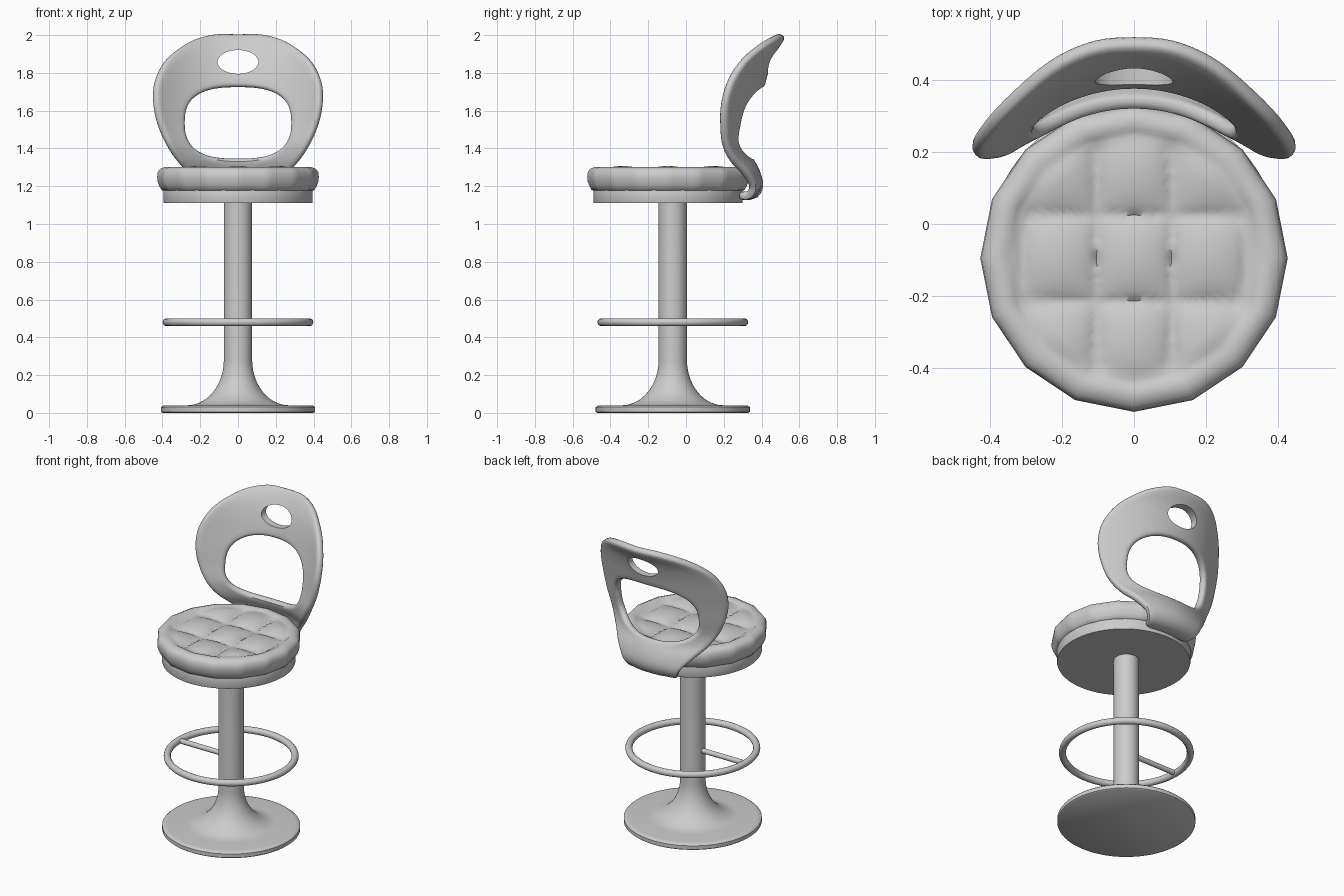
import bpy, bmesh, math
from mathutils import Vector

if "Cube" in bpy.data.objects:
    bpy.data.objects.remove(bpy.data.objects["Cube"])

grey = bpy.data.materials.new("light grey")
grey.diffuse_color = (0.6, 0.605, 0.6, 1)
grey.use_nodes = True
grey.node_tree.nodes["Principled BSDF"].inputs["Base Color"].default_value = grey.diffuse_color
POLE_Y, SEAT_Y = -0.07, -0.095


def finish(ob, angle=40):
    ob.data.materials.clear()
    ob.data.materials.append(grey)
    bpy.ops.object.select_all(action='DESELECT')
    ob.select_set(True)
    bpy.context.view_layer.objects.active = ob
    bpy.ops.object.shade_smooth_by_angle(angle=math.radians(angle))
    return ob


def loft(name, rings, closed=False, cap=True, angle=40):
    """Skin a list of equally long vertex loops."""
    bm = bmesh.new()
    loops = [[bm.verts.new(p) for p in r] for r in rings]
    n = len(loops[0])
    pairs = list(zip(loops, loops[1:]))
    if closed:
        pairs.append((loops[-1], loops[0]))
    for a, b in pairs:
        for i in range(n):
            j = (i + 1) % n
            bm.faces.new((a[i], a[j], b[j], b[i]))
    if cap and not closed:
        bm.faces.new(loops[0])
        bm.faces.new(loops[-1])
    bmesh.ops.recalc_face_normals(bm, faces=bm.faces)
    me = bpy.data.meshes.new(name)
    bm.to_mesh(me)
    bm.free()
    ob = bpy.data.objects.new(name, me)
    bpy.context.collection.objects.link(ob)
    return finish(ob, angle)


def lathe(name, profile, cy, n=64):
    ang = [2 * math.pi * i / n for i in range(n)]
    return loft(name, [[(r * math.cos(a), cy + r * math.sin(a), z) for a in ang]
                       for r, z in profile])


def spline(pts, steps, closed=False):
    """Catmull-Rom curve through points."""
    p = [Vector(q) for q in pts]
    n = len(p)
    get = (lambda i: p[i % n]) if closed else (lambda i: p[max(0, min(n - 1, i))])
    out = []
    for i in range(n if closed else n - 1):
        a, b, c, d = (get(i + k) for k in (-1, 0, 1, 2))
        for k in range(steps):
            t = k / steps
            out.append(0.5 * (2 * b + (c - a) * t + (2 * a - 5 * b + 4 * c - d) * t * t
                              + (3 * b - a - 3 * c + d) * t ** 3))
    if not closed:
        out.append(p[-1])
    return out


# Trumpet base and pole in one turned profile
flare = [(0.27 - 0.195 * math.sin(t), 0.28 - 0.24 * math.cos(t))
         for t in [math.pi / 2 * i / 14 for i in range(15)]]
lathe("pedestal", [(0.40, 0.0), (0.408, 0.006), (0.408, 0.03), (0.398, 0.038), (0.38, 0.04)]
      + flare + [(0.075, 1.12)], POLE_Y)

# Foot ring and its single spoke
bpy.ops.mesh.primitive_torus_add(major_radius=0.378, minor_radius=0.021, major_segments=64,
                                 minor_segments=14, location=(0, POLE_Y, 0.48))
ring = bpy.context.object
ring.name = "foot_ring"
finish(ring)
bpy.ops.mesh.primitive_cylinder_add(vertices=16, radius=0.016, depth=0.33,
                                    location=(-0.215, POLE_Y, 0.48), rotation=(0, math.pi / 2, 0))
spoke = bpy.context.object
spoke.name = "foot_ring_spoke"
finish(spoke)

# Seat pan
lathe("seat_pan", [(0.393, 1.11), (0.395, 1.115), (0.395, 1.175), (0.39, 1.19)], SEAT_Y)

# Cushion: faceted outline, tufted top
SIDES, N = 16, 96


def cushion_ring(r, z, tuft):
    pts = []
    for i in range(N):
        a = 2 * math.pi * i / N
        k = math.cos(math.pi / SIDES) / math.cos(a % (2 * math.pi / SIDES) - math.pi / SIDES)
        facet = min(1, max(0, (r - 0.25) / 0.1))
        rr = r * (1 + (k - 1) * facet)
        x, y = rr * math.cos(a), rr * math.sin(a)
        puff = (abs(math.cos(math.pi * x / 0.21)) * abs(math.cos(math.pi * y / 0.24))) ** 0.5
        pts.append((x, SEAT_Y + y, z + tuft * (puff * 0.035 - 0.025)))
    return pts


side = [(0.39, 1.175), (0.405, 1.18), (0.416, 1.2), (0.426, 1.225), (0.428, 1.25),
        (0.425, 1.275), (0.412, 1.292), (0.39, 1.301), (0.365, 1.302)]
rings = [cushion_ring(r, z, 0) for r, z in side]
for i in range(24):
    r = 0.35 * (1 - i / 24) + 0.003
    rings.append(cushion_ring(r, 1.297, min(1, (i + 1) / 4)))
loft("seat_cushion", rings, angle=60)

# Backrest: outline in (x, s), bent along a side path s -> (y, z)
path = spline([(1.03, 0.27, 1.155), (1.08, 0.31, 1.15), (1.13, 0.36, 1.155), (1.19, 0.387, 1.2),
               (1.27, 0.372, 1.27), (1.34, 0.338, 1.34), (1.42, 0.328, 1.42), (1.52, 0.348, 1.52),
               (1.62, 0.368, 1.62), (1.72, 0.392, 1.72), (1.82, 0.418, 1.82), (1.91, 0.452, 1.91),
               (2.0, 0.51, 2.0)], 10)


def path_at(s):
    for a, b in zip(path, path[1:]):
        if s <= b.x:
            break
    t = (s - a.x) / (b.x - a.x)
    return a.lerp(b, t)


def bent(x, s, off=0.0):
    def mid(x, s):
        q = path_at(s)
        return Vector((x, q.y - 0.9 * x * x, q.z))
    e = 0.004
    p = mid(x, s)
    nrm = (mid(x, s + e) - mid(x, s - e)).cross(mid(x + e, s) - mid(x - e, s)).normalized()
    return p + nrm * off


half = [(0.13, 1.998), (0.26, 1.96), (0.375, 1.875), (0.432, 1.77), (0.445, 1.67), (0.43, 1.56),
        (0.39, 1.45), (0.33, 1.345), (0.265, 1.27), (0.205, 1.19), (0.17, 1.12), (0.13, 1.065)]
outline = spline([(0, 2.0)] + half + [(0, 1.06)] + [(-x, s) for x, s in reversed(half)], 5, True)
CZ, H, EDGE = 1.535, 0.022, 0.02
sections = []
for q in outline:
    d = Vector((q.x, q.y - CZ))
    L = d.length
    c, s = d / L
    hole = ((abs(c) / 0.285) ** 2.6 + (abs(s) / 0.19) ** 2.6) ** (-1 / 2.6)
    w = L - hole
    front = [(0, 0), (EDGE * 0.1, 0.5), (EDGE * 0.4, 0.85)]
    front += [(EDGE + (w - 2 * EDGE) * i / 9, 1) for i in range(10)]
    front += [(w - EDGE * 0.4, 0.85), (w - EDGE * 0.1, 0.5), (w, 0)]
    loop = front + [(t, -n) for t, n in reversed(front[1:-1])]
    sections.append([bent(c * (hole + t), min(2.0, CZ + s * (hole + t)), n * H) for t, n in loop])
back = loft("backrest", sections, closed=True)

# Hand hole cut through the top of the backrest
bpy.ops.mesh.primitive_cylinder_add(vertices=48, radius=1, depth=1, location=(0, 0.45, 1.858),
                                    rotation=(math.pi / 2, 0, 0))
cutter = bpy.context.object
cutter.name = "hand_hole_cutter"
cutter.scale = (0.108, 0.063, 0.6)
cutter.hide_render = True
cut = back.modifiers.new("hand_hole", 'BOOLEAN')
cut.operation = 'DIFFERENCE'
cut.solver = 'EXACT'
cut.object = cutter
bpy.context.view_layer.update()
bpy.ops.object.select_all(action='DESELECT')
back.select_set(True)
bpy.context.view_layer.objects.active = back
bpy.ops.object.modifier_apply(modifier=cut.name)
bpy.data.objects.remove(cutter)
finish(back)
